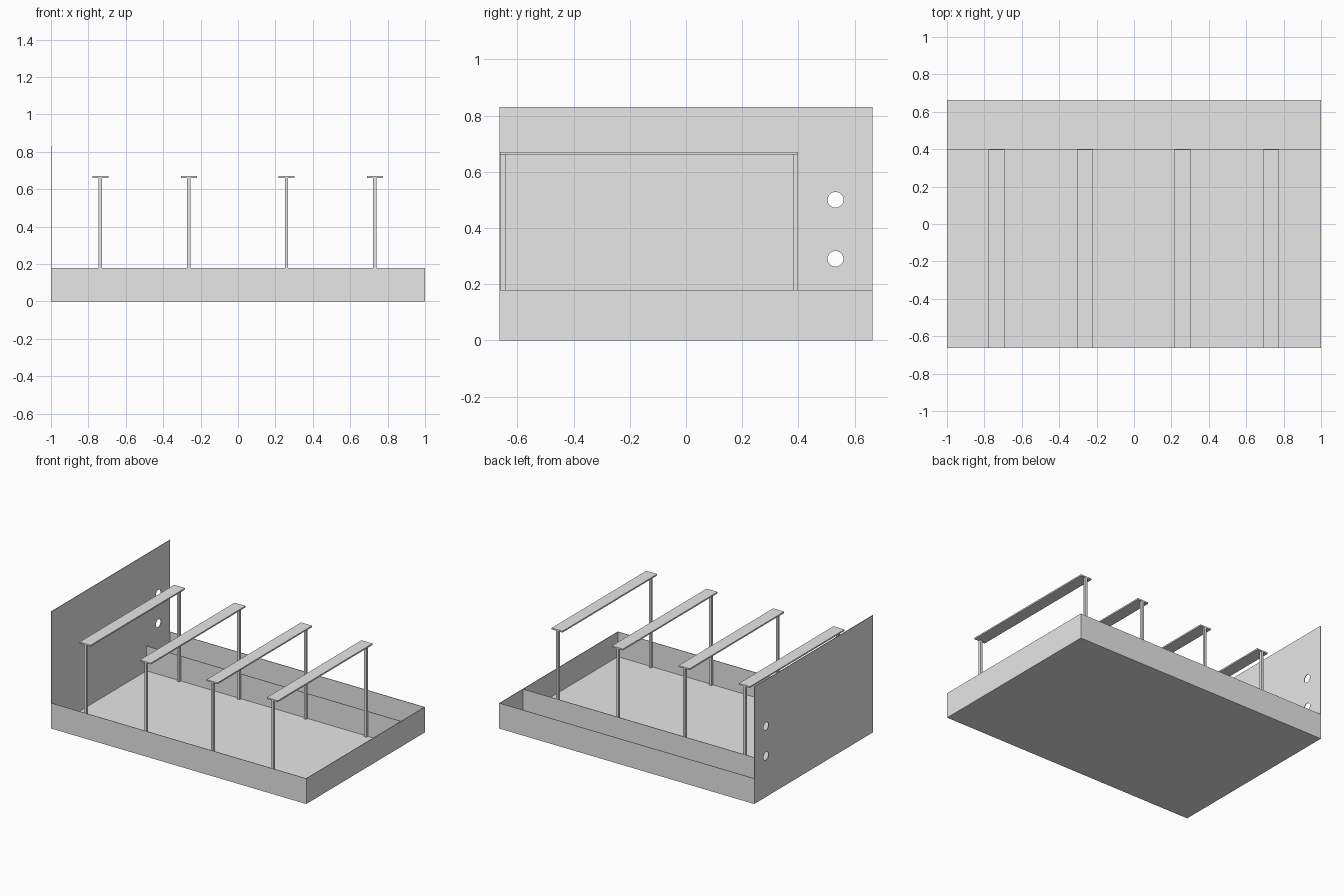
import bpy
import math

cube = bpy.data.objects.get("Cube")
if cube:
    bpy.data.objects.remove(cube, do_unlink=True)

# One plain grey for everything
GREY = (0.8, 0.8, 0.8, 1.0)
grey = bpy.data.materials.new("plain grey")
grey.use_nodes = True
grey.diffuse_color = GREY
grey.node_tree.nodes["Principled BSDF"].inputs["Base Color"].default_value = GREY

W, D = 1.0, 0.664          # half width and half depth
T = 0.004                  # sheet thickness
RIM, TALL = 0.18, 0.83     # tray rim and tall side panel heights
DIVIDER_Y = 0.402          # back face of the divider
BAR_TOP, BAR_T, BAR_W = 0.671, 0.01, 0.086
POST = 0.018


def box(name, low, high):
    """Box between two opposite corners."""
    centre = [(a + b) / 2 for a, b in zip(low, high)]
    bpy.ops.mesh.primitive_cube_add(size=1, location=centre)
    ob = bpy.context.object
    ob.name = name
    ob.scale = [b - a for a, b in zip(low, high)]
    bpy.ops.object.transform_apply(location=False, rotation=False, scale=True)
    ob.data.materials.append(grey)
    return ob


# Shallow tray
box("tray_floor", (-W, -D, 0), (W, D, T))
box("front_wall", (-W, -D, 0), (W, -D + T, RIM))
box("back_wall", (-W, D - T, 0), (W, D, RIM))
box("left_wall", (W - T, -D, 0), (W, D, RIM))
box("divider", (-W, DIVIDER_Y - T, 0), (W, DIVIDER_Y, RIM))

# Tall side panel with two round holes
panel = box("tall_side_panel", (-W, -D, 0), (-W + T, D, TALL))
for z in (0.29, 0.5):
    bpy.ops.mesh.primitive_cylinder_add(
        vertices=32, radius=0.028, depth=0.1,
        location=(-W, 0.532, z), rotation=(0, math.pi / 2, 0))
    cutter = bpy.context.object
    cutter.name = "hole_cutter"
    cutter.data.materials.append(grey)
    cutter.hide_render = True
    cut = panel.modifiers.new("hole", 'BOOLEAN')
    cut.operation = 'DIFFERENCE'
    cut.solver = 'EXACT'
    cut.object = cutter
    bpy.context.view_layer.objects.active = panel
    bpy.ops.object.modifier_apply(modifier=cut.name)
    bpy.data.objects.remove(cutter, do_unlink=True)

# Four flat bars, each on a front and a back post
for x in (-0.736, -0.263, 0.259, 0.732):
    box("flat_bar", (x - BAR_W / 2, -D + T / 2, BAR_TOP - BAR_T),
        (x + BAR_W / 2, DIVIDER_Y - T, BAR_TOP))
    for name, y in (("front_post", -D + T + POST / 2),
                    ("back_post", DIVIDER_Y - T - POST / 2)):
        h = POST / 2
        box(name, (x - h, y - h, T), (x + h, y + h, BAR_TOP - BAR_T))
